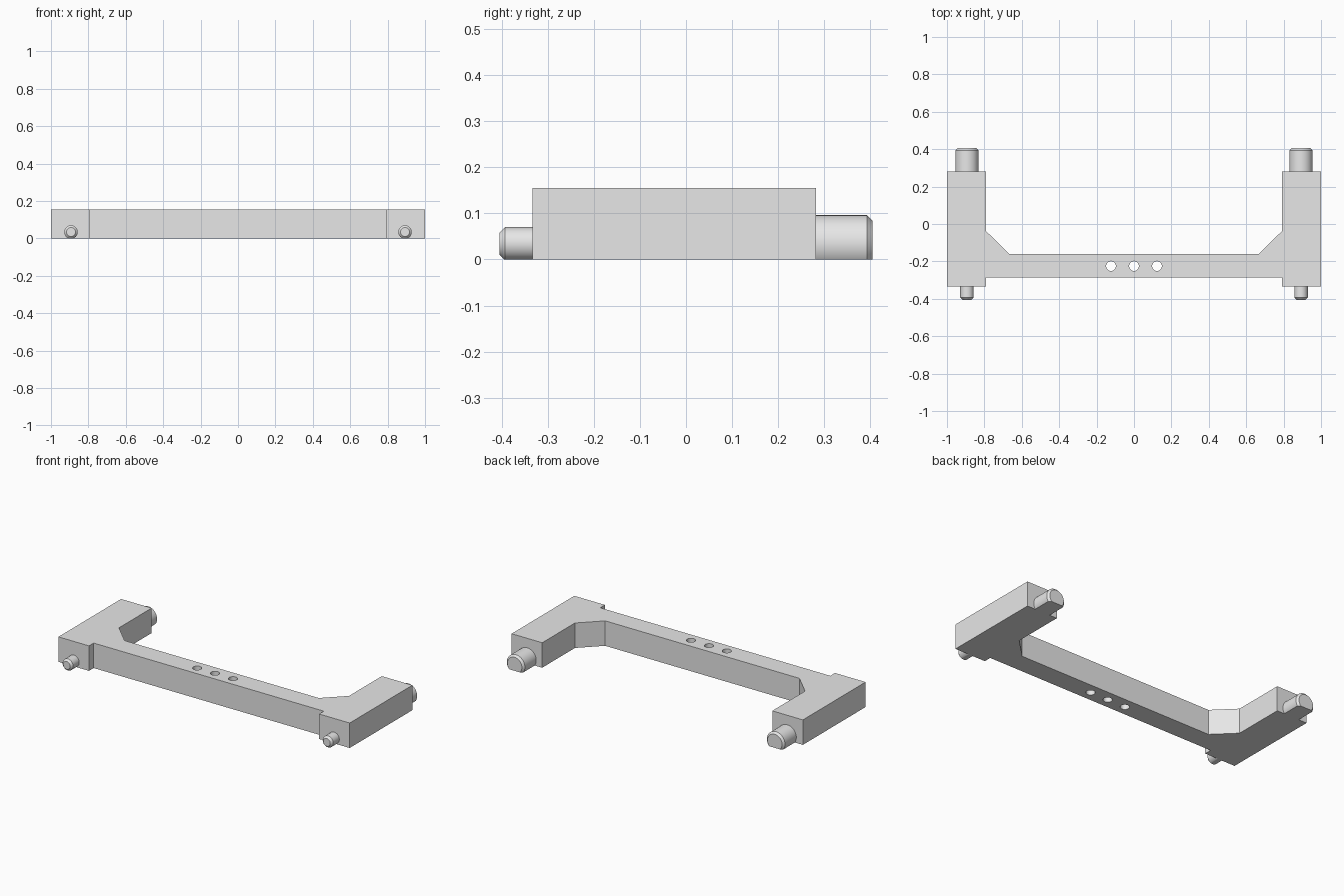
import bpy, bmesh, math

if "Cube" in bpy.data.objects:
    bpy.data.objects.remove(bpy.data.objects["Cube"])

HEIGHT = 0.155
AXIS_Z = 0.034      # height of the peg axes
PEG_X = 0.893

grey = bpy.data.materials.new("light grey")
grey.diffuse_color = (0.8, 0.8, 0.8, 1)
grey.use_nodes = True
grey.node_tree.nodes["Principled BSDF"].inputs["Base Color"].default_value = grey.diffuse_color


def make_object(name, bm):
    bmesh.ops.recalc_face_normals(bm, faces=bm.faces)
    mesh = bpy.data.meshes.new(name)
    bm.to_mesh(mesh)
    bm.free()
    mesh.materials.append(grey)
    obj = bpy.data.objects.new(name, mesh)
    bpy.context.collection.objects.link(obj)
    return obj


def smooth(obj):
    bpy.ops.object.select_all(action='DESELECT')
    obj.select_set(True)
    bpy.context.view_layer.objects.active = obj
    bpy.ops.object.shade_smooth_by_angle(angle=math.radians(30))


def prism(name, outline, z0, z1):
    bm = bmesh.new()
    face = bm.faces.new([bm.verts.new((x, y, z0)) for x, y in outline])
    result = bmesh.ops.extrude_face_region(bm, geom=[face])
    top = [v for v in result["geom"] if isinstance(v, bmesh.types.BMVert)]
    bmesh.ops.translate(bm, verts=top, vec=(0, 0, z1 - z0))
    return make_object(name, bm)


def circle(cx, cy, r, n=32):
    return [(cx + r * math.cos(2 * math.pi * i / n),
             cy + r * math.sin(2 * math.pi * i / n)) for i in range(n)]


def peg(name, x, y_root, y_tip, radius, chamfer):
    """Chamfered round peg along y, cut flat at the ground."""
    step = math.copysign(chamfer, y_tip - y_root)
    bm = bmesh.new()
    rings = []
    for y, r in ((y_root, radius), (y_tip - step, radius), (y_tip, radius - chamfer)):
        rings.append([bm.verts.new((x + a, y, AXIS_Z + b)) for a, b in circle(0, 0, r, 48)])
    for a, b in zip(rings, rings[1:]):
        for i in range(48):
            j = (i + 1) % 48
            bm.faces.new((a[i], a[j], b[j], b[i]))
    bm.faces.new(rings[0])
    bm.faces.new(rings[-1])
    cut = bmesh.ops.bisect_plane(bm, geom=bm.verts[:] + bm.edges[:] + bm.faces[:],
                                 plane_co=(0, 0, 0), plane_no=(0, 0, 1), clear_inner=True)
    edges = [e for e in cut["geom_cut"] if isinstance(e, bmesh.types.BMEdge)]
    bmesh.ops.holes_fill(bm, edges=edges)
    smooth(make_object(name, bm))


# U-shaped frame: right half outline, mirrored to the left
half = [(0.79, -0.287), (0.79, -0.333), (1, -0.333), (1, 0.282),
        (0.79, 0.282), (0.79, -0.039), (0.667, -0.16)]
frame = prism("frame", half + [(-x, y) for x, y in reversed(half)], 0, HEIGHT)

# Three through holes in the crossbar
for hx in (-0.123, 0, 0.123):
    cutter = prism("hole_cutter", circle(hx, -0.225, 0.026), -0.1, HEIGHT + 0.1)
    cutter.hide_render = True
    mod = frame.modifiers.new("hole", 'BOOLEAN')
    mod.operation = 'DIFFERENCE'
    mod.solver = 'EXACT'
    mod.object = cutter
    bpy.context.view_layer.objects.active = frame
    bpy.ops.object.modifier_apply(modifier=mod.name)
    bpy.data.objects.remove(cutter)
smooth(frame)

# Thin front pegs and thick rear pegs
for side, label in ((-1, "left"), (1, "right")):
    peg("front_peg_" + label, side * PEG_X, -0.333, -0.405, 0.036, 0.012)
    peg("rear_peg_" + label, side * PEG_X, 0.282, 0.405, 0.062, 0.012)
